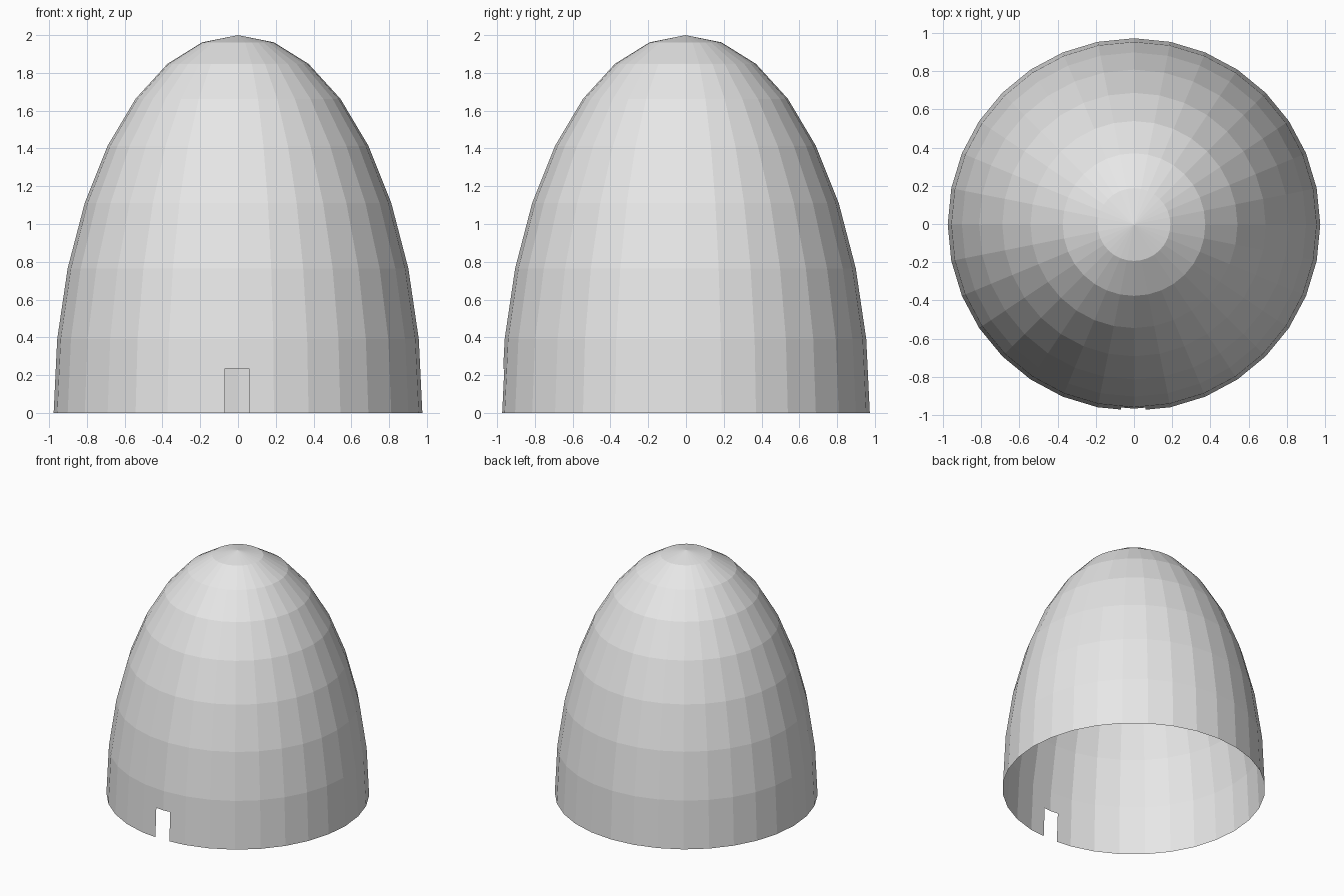
import bpy
import bmesh
from mathutils import Matrix, Vector

cube = bpy.data.objects.get("Cube")
if cube:
    bpy.data.objects.remove(cube, do_unlink=True)

RADIUS, HEIGHT = 0.976, 2.0
DOOR_LEFT, DOOR_RIGHT, DOOR_TOP = -0.068, 0.059, 0.236

# Single plain grey material
grey = bpy.data.materials.new("light_grey")
grey.use_nodes = True
colour = (0.8, 0.8, 0.8, 1)
grey.diffuse_color = colour
grey.node_tree.nodes["Principled BSDF"].inputs["Base Color"].default_value = colour

# Tall dome: upper half of a stretched sphere, open underneath
bm = bmesh.new()
bmesh.ops.create_uvsphere(bm, u_segments=32, v_segments=16, radius=1,
                          matrix=Matrix.Diagonal((RADIUS, RADIUS, HEIGHT, 1)))
below = [v for v in bm.verts if v.co.z < -0.01]
bmesh.ops.delete(bm, geom=below, context='VERTS')


def front_faces():
    """Faces of the bottom row around the doorway."""
    found = []
    for f in bm.faces:
        c = f.calc_center_median()
        if c.y < 0 and c.z < 0.4 and abs(c.x) < 0.19:
            found.append(f)
    return found


# Doorway: slice the bottom front panels, then remove the opening
for point, normal in (((DOOR_LEFT, 0, 0), (1, 0, 0)),
                      ((DOOR_RIGHT, 0, 0), (1, 0, 0)),
                      ((0, 0, DOOR_TOP), (0, 0, 1))):
    faces = front_faces()
    if normal[2]:
        faces = [f for f in faces
                 if DOOR_LEFT < f.calc_center_median().x < DOOR_RIGHT]
    edges = {e for f in faces for e in f.edges}
    verts = {v for f in faces for v in f.verts}
    bmesh.ops.bisect_plane(bm, geom=[*verts, *edges, *faces], dist=1e-5,
                           plane_co=Vector(point), plane_no=Vector(normal))

opening = []
for f in front_faces():
    c = f.calc_center_median()
    if DOOR_LEFT < c.x < DOOR_RIGHT and c.z < DOOR_TOP:
        opening.append(f)
bmesh.ops.delete(bm, geom=opening, context='FACES')

# Centre the trimmed shell front to back
ys = [v.co.y for v in bm.verts]
bmesh.ops.translate(bm, verts=bm.verts, vec=(0, -(min(ys) + max(ys)) / 2, 0))

mesh = bpy.data.meshes.new("dome_shell")
bm.to_mesh(mesh)
bm.free()
mesh.materials.append(grey)
dome = bpy.data.objects.new("dome_shell", mesh)
bpy.context.collection.objects.link(dome)
